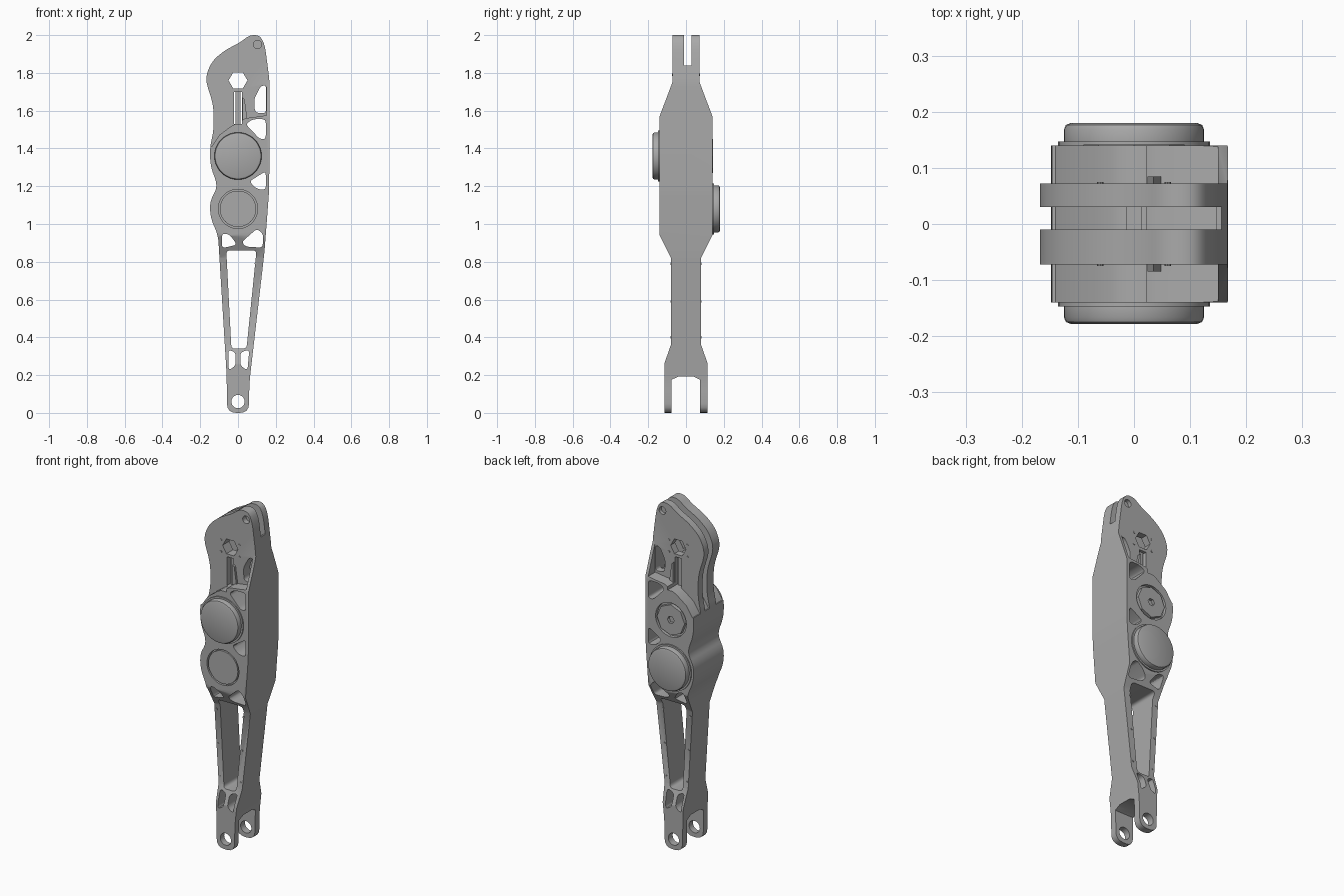
import bpy, bmesh, math
from mathutils import Vector

default_cube = bpy.data.objects.get("Cube")
if default_cube:
    bpy.data.objects.remove(default_cube, do_unlink=True)

grey = bpy.data.materials.new("machined_grey")
grey.use_nodes = True
tone = (0.4, 0.4, 0.4, 1)
grey.diffuse_color = tone
for node in grey.node_tree.nodes:
    if node.type == 'BSDF_PRINCIPLED':
        node.inputs["Base Color"].default_value = tone


def rounded(points, radius, steps=4):
    """Round every corner of a closed outline."""
    if radius <= 0:
        return points
    corners = [Vector(p) for p in points]
    result = []
    for i, corner in enumerate(corners):
        before = corners[i - 1] - corner
        after = corners[(i + 1) % len(corners)] - corner
        start = corner + before.normalized() * min(radius, before.length * 0.45)
        end = corner + after.normalized() * min(radius, after.length * 0.45)
        for s in range(steps + 1):
            t = s / steps
            result.append(start * (1 - t) ** 2 + corner * 2 * t * (1 - t) + end * t * t)
    return result


def circle(cx, cz, radius, sides=40):
    return [(cx + radius * math.cos(math.tau * i / sides),
             cz + radius * math.sin(math.tau * i / sides)) for i in range(sides)]


def prism(name, points, low, high, axis="y", radius=0):
    """Extrude an outline along y (x, z points) or along x (y, z points)."""
    bm = bmesh.new()

    def place(p, depth):
        return (p[0], depth, p[1]) if axis == "y" else (depth, p[0], p[1])

    outline = rounded(points, radius)
    first = [bm.verts.new(place(p, low)) for p in outline]
    second = [bm.verts.new(place(p, high)) for p in outline]
    bm.faces.new(first)
    bm.faces.new(second)
    for i in range(len(first)):
        j = (i + 1) % len(first)
        bm.faces.new((first[i], first[j], second[j], second[i]))
    bmesh.ops.recalc_face_normals(bm, faces=bm.faces[:])
    mesh = bpy.data.meshes.new(name)
    bm.to_mesh(mesh)
    bm.free()
    mesh.materials.append(grey)
    obj = bpy.data.objects.new(name, mesh)
    bpy.context.collection.objects.link(obj)
    return obj


def activate(obj):
    bpy.ops.object.select_all(action='DESELECT')
    obj.select_set(True)
    bpy.context.view_layer.objects.active = obj


def apply(obj, modifier):
    activate(obj)
    bpy.ops.object.modifier_apply(modifier=modifier.name)


def combine(obj, tool, operation='DIFFERENCE'):
    mod = obj.modifiers.new("cut", 'BOOLEAN')
    mod.operation, mod.solver, mod.object = operation, 'EXACT', tool
    tool.hide_render = True
    apply(obj, mod)
    bpy.data.objects.remove(tool, do_unlink=True)


def cut(points, low=-0.3, high=0.3, axis="y", radius=0):
    combine(body, prism("cutter", points, low, high, axis, radius))


def soften(obj, width):
    mod = obj.modifiers.new("bevel", 'BEVEL')
    mod.width, mod.segments, mod.limit_method = width, 2, 'ANGLE'
    mod.angle_limit = math.radians(50)
    apply(obj, mod)


# Link body: front silhouette intersected with the side silhouette
silhouette = [
    (-.058, 0), (.058, 0), (.06, .16), (.14, .85), (.165, 1.18), (.168, 1.75),
    (.142, 1.95), (.115, 2), (.06, 2), (.01, 1.96), (-.07, 1.92), (-.14, 1.86),
    (-.175, 1.77), (-.13, 1.63), (-.128, 1.5), (-.15, 1.4), (-.145, 1.3),
    (-.105, 1.2), (-.15, 1.12), (-.145, 1.03), (-.105, .94), (-.1, .85), (-.06, .2)]
body = prism("link_body", silhouette, -.3, .3, radius=.05)
half_depth = [(.115, 0), (.115, .26), (.08, .36), (.08, .82), (.14, .94),
              (.14, 1.57), (.072, 1.75), (.072, 2.1)]
side = half_depth + [(-y, z) for y, z in reversed(half_depth)]
combine(body, prism("side_tool", side, -.4, .4, axis="x"), 'INTERSECT')

# Shoulder of the motor housing, shared by the recesses and the fork slot
arch = [(-.3, 1.4), (-.14, 1.41), (-.1, 1.47), (-.04, 1.515), (.04, 1.56), (.15, 1.575)]
recess = arch + [(.15, 2.1), (-.3, 2.1)]
cut(recess, -.3, -.072)
cut(recess, .072, .3)
cut(arch[:-1] + [(.147, 1.575), (.147, 1.84), (.3, 1.84), (.3, 2.1), (-.3, 2.1)], -.01, .03)

# Lower clevis
cut([(-.078, -.1), (-.078, .175), (-.04, .192), (.04, .192), (.074, .175), (.074, -.1)],
    -.3, .3, axis="x")

# Through windows: strut frame, lightening pockets beside the housing
windows = [
    [(-.062, .86), (.098, .86), (.045, .34), (-.035, .34)],
    [(-.052, .335), (-.012, .32), (-.012, .25), (-.05, .225)],
    [(.06, .335), (.012, .32), (.012, .25), (.05, .225)],
    [(-.085, .95), (-.045, .945), (-.005, .89), (-.085, .872)],
    [(.135, .945), (.1, .975), (.02, .905), (.04, .88), (.13, .875)],
    [(.09, 1.59), (.148, 1.585), (.148, 1.735), (.12, 1.73), (.085, 1.66)],
    [(.04, 1.53), (.08, 1.555), (.147, 1.555), (.147, 1.45), (.115, 1.45)],
    [(.06, 1.225), (.147, 1.28), (.147, 1.18), (.1, 1.185)]]
for window in windows:
    cut(window, radius=.02)

# Joint holes: round at the foot, hexagonal at the head, shallow at the tip
cut(circle(0, .06, .035))
cut(circle(0, 1.76, .05, 6))
cut(circle(.103, 1.95, .022), -.3, -.04)
cut(circle(.103, 1.95, .022), .05, .3)

# Vertical cable channel through both fork plates
cut([(-.022, 1.53), (.022, 1.53), (.022, 1.7), (-.022, 1.7)])

# Seats for the flush bearing covers
upper, lower = 1.36, 1.08
cut(circle(0, lower, .104), -.3, -.12)
cut(circle(0, upper, .1), .12, .3)

parts = [body]

# Flush covers sitting in their seats
parts.append(prism("front_bearing_cover", circle(0, lower, .096), -.139, -.11))
back_cover = prism("back_bearing_cover", circle(0, upper, .09, 8), .11, .142)
combine(back_cover, prism("keyhole_tool", circle(0, upper, .022, 6), .125, .3))
parts.append(back_cover)

# Projecting motor drums, one on each face
for name, height, low, high in (("front_motor_drum", upper, -.178, -.12),
                                ("back_motor_drum", lower, .12, .18)):
    drum = prism(name, circle(0, height, .125), low, high)
    soften(drum, .012)
    parts.append(drum)

# Collars around the drums
for name, height, low, high in (("front_drum_collar", upper, -.147, -.12),
                                ("back_drum_collar", lower, .12, .147)):
    parts.append(prism(name, circle(0, height, .135), low, high))

# Rod in the cable channel with its angled guide ribs
parts.append(prism("channel_rod", [(-.014, 1.5), (.014, 1.5), (.014, 1.71), (-.014, 1.71)],
                   -.045, .055))
for name, low, high in (("front_guide_rib", -.085, -.06), ("back_guide_rib", .06, .085)):
    parts.append(prism(name, [(.024, 1.54), (.05, 1.55), (.035, 1.66), (.024, 1.67)], low, high))

# Small screw heads on the struts and around the head joint
screws = [(sign * .045 + .005 + sign * z * .055, z, .08) for z in (.4, .59, .79)
          for sign in (-1, 1)]
screws += [(x, z, .072) for x in (-.06, .06) for z in (1.72, 1.79)]
for i, (x, z, depth) in enumerate(screws):
    for face, sign in (("front", -1), ("back", 1)):
        y = sign * depth
        parts.append(prism(f"{face}_screw_{i}", circle(x, z, .006, 8), y - .003, y + .003))

for part in parts:
    activate(part)
    bpy.ops.object.shade_smooth_by_angle(angle=math.radians(30))
